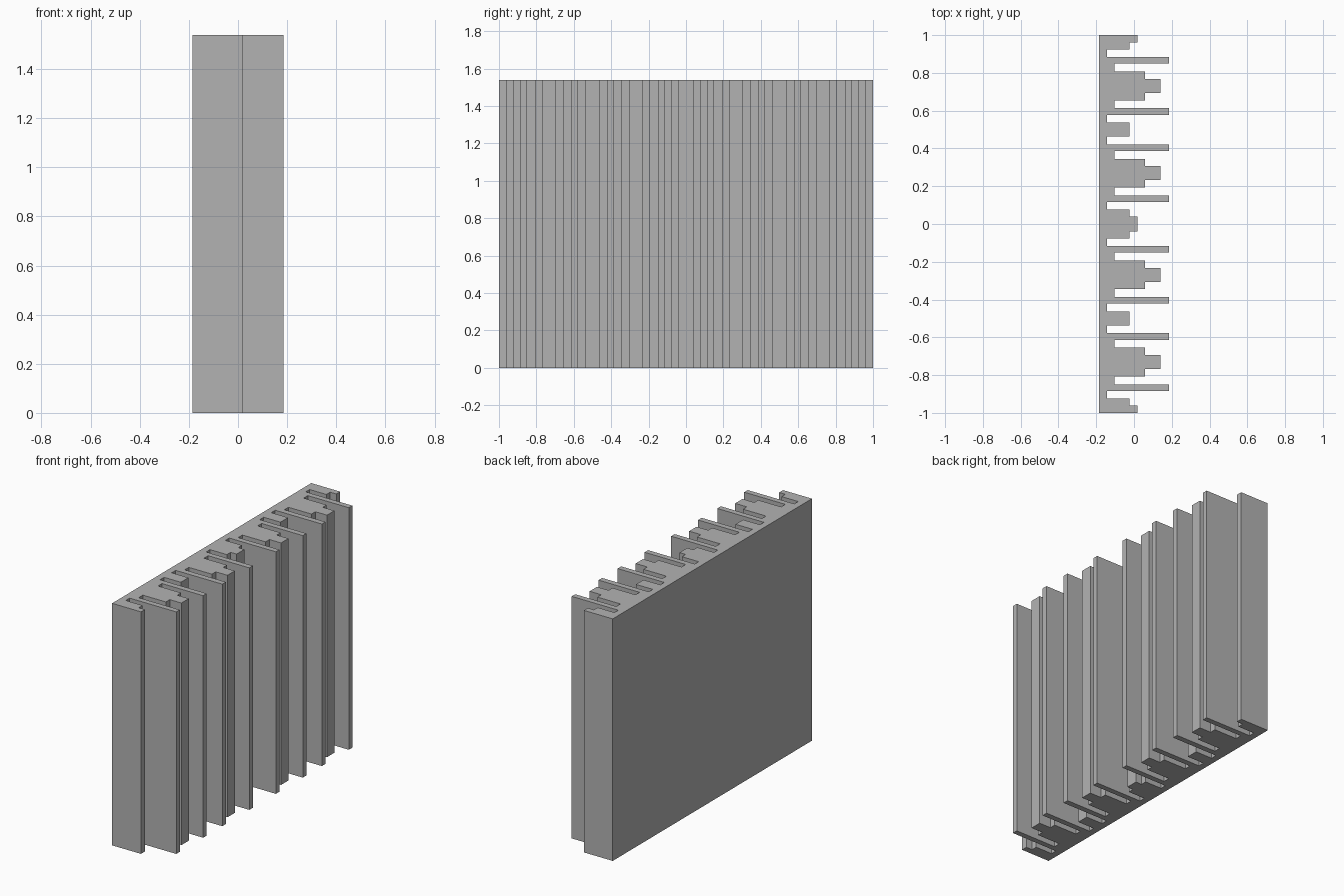
import bpy
import bmesh

# Remove the default cube
cube = bpy.data.objects.get("Cube")
if cube:
    bpy.data.objects.remove(cube, do_unlink=True)

HEIGHT = 1.538
BACK = -0.185

# Named relief depths (x position of the front surface)
DEEP, SHALLOW = -0.143, -0.104
LOW, NUB, SHOULDER, PEAK, FIN = -0.025, 0.018, 0.058, 0.14, 0.185

# Quarter of the relief: (depth, y where that step ends)
quarter = [(NUB, 0.039), (LOW, 0.077), (DEEP, 0.116), (FIN, 0.151),
           (SHALLOW, 0.193), (SHOULDER, 0.232), (PEAK, 0.306),
           (SHOULDER, 0.345), (SHALLOW, 0.386), (FIN, 0.422),
           (DEEP, 0.462), (LOW, 0.5)]


def mirrored(steps, end):
    """Append the mirror image of the steps, finishing at y = end."""
    starts = [0.0] + [y for _, y in steps[:-1]]
    return steps[:-1] + [(steps[-1][0], end - starts[-1])] + [
        (d, end - s) for (d, _), s in zip(steps[-2::-1], starts[-2::-1])]


# Relief outline for y >= 0, then reflected to y < 0
half, y = [], 0.0
for depth, y_end in mirrored(quarter, 1.0):
    half += [(depth, y), (depth, y_end)]
    y = y_end
half = half[1:]
outline = [(BACK, -1.0)] + [(x, -y) for x, y in reversed(half)] + half + [(BACK, 1.0)]

# Extrude the outline into the panel
bm = bmesh.new()
base = bm.faces.new([bm.verts.new((x, y, 0)) for x, y in outline])
extruded = bmesh.ops.extrude_face_region(bm, geom=[base], use_keep_orig=True)
top_verts = [g for g in extruded["geom"] if isinstance(g, bmesh.types.BMVert)]
bmesh.ops.translate(bm, verts=top_verts, vec=(0, 0, HEIGHT))
bmesh.ops.recalc_face_normals(bm, faces=bm.faces)
mesh = bpy.data.meshes.new("ribbed_panel")
bm.to_mesh(mesh)
bm.free()
panel = bpy.data.objects.new("ribbed_panel", mesh)
bpy.context.collection.objects.link(panel)

# Plain grey finish
grey = bpy.data.materials.new("plain_grey")
grey.use_nodes = True
color = (0.45, 0.45, 0.45, 1)
grey.diffuse_color = color
grey.node_tree.nodes["Principled BSDF"].inputs["Base Color"].default_value = color
mesh.materials.append(grey)
